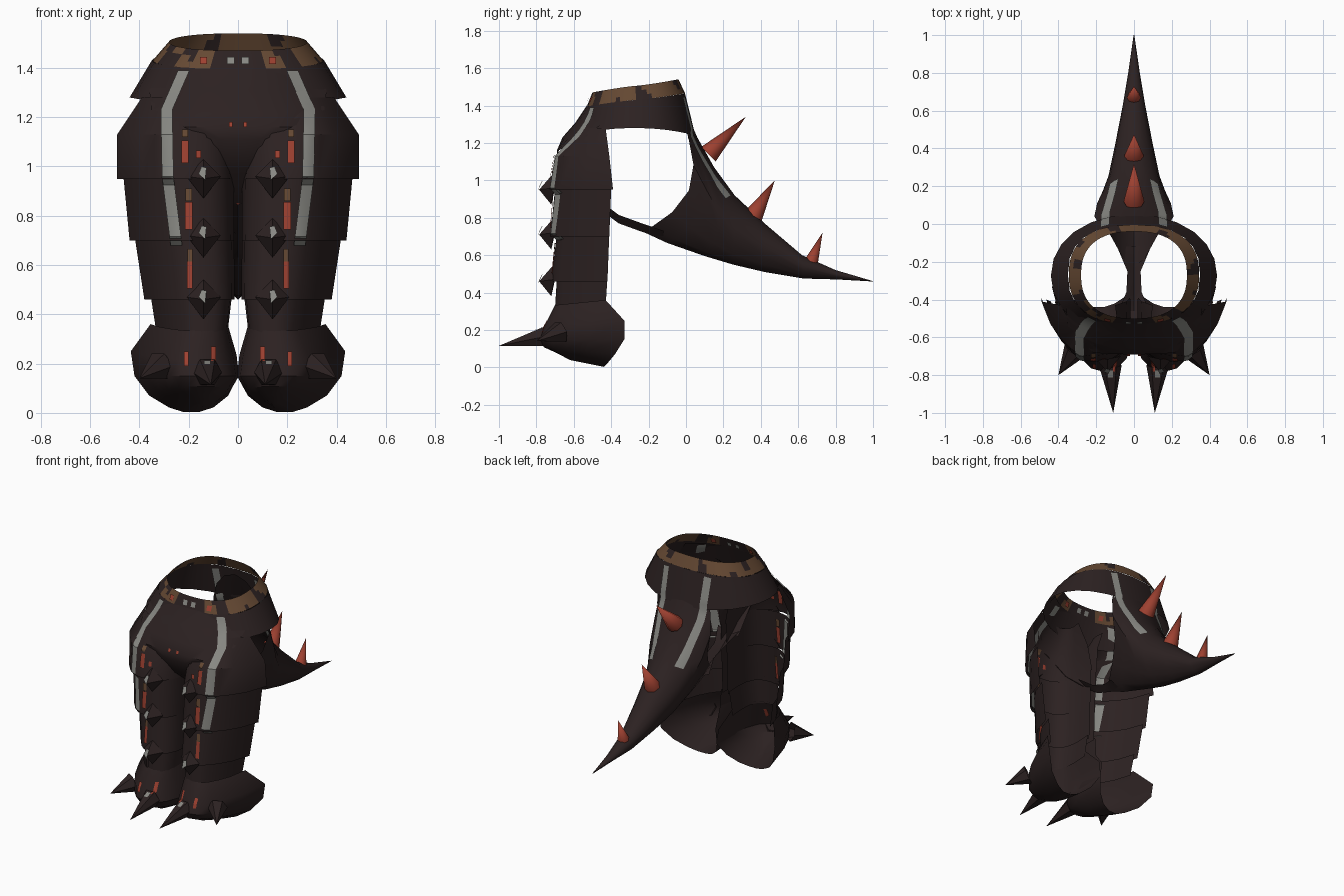
import bpy, bmesh, math
from mathutils import Vector
from mathutils.bvhtree import BVHTree

cube = bpy.data.objects.get("Cube")
if cube:
    bpy.data.objects.remove(cube)


def material(name, rgb):
    m = bpy.data.materials.new(name)
    m.use_nodes = True
    m.diffuse_color = (*rgb, 1)
    m.node_tree.nodes["Principled BSDF"].inputs["Base Color"].default_value = (*rgb, 1)
    return m


DARK = material("dark leather", (0.025, 0.0155, 0.0155))
GREY = material("worn grey", (0.25, 0.25, 0.23))
RED = material("rust red", (0.34, 0.052, 0.03))
BROWN = material("brown hide", (0.13, 0.066, 0.033))


def build(name, verts, faces, mats=(DARK,), mirror=False, rule=None, angle=35):
    me = bpy.data.meshes.new(name)
    verts, faces = [Vector(v) for v in verts], [list(f) for f in faces]
    if mirror:
        n = len(verts)
        verts += [Vector((-v.x, v.y, v.z)) for v in verts]
        faces += [[i + n for i in reversed(f)] for f in faces]
    me.from_pydata(verts, [], faces)
    for m in mats:
        me.materials.append(m)
    bm = bmesh.new()
    bm.from_mesh(me)
    bmesh.ops.remove_doubles(bm, verts=bm.verts, dist=0.0005)
    bmesh.ops.recalc_face_normals(bm, faces=bm.faces)
    bm.to_mesh(me)
    bm.free()
    if rule:
        for p in me.polygons:
            p.material_index = rule(p.center)
    ob = bpy.data.objects.new(name, me)
    bpy.context.collection.objects.link(ob)
    bpy.ops.object.select_all(action='DESELECT')
    ob.select_set(True)
    bpy.context.view_layer.objects.active = ob
    bpy.ops.object.shade_smooth_by_angle(angle=math.radians(angle))
    return ob


def loft(name, rows, closed=False, cap=False, **kw):
    n = len(rows[0])
    verts = [p for r in rows for p in r]
    faces = [(j * n + i, j * n + (i + 1) % n, (j + 1) * n + (i + 1) % n, (j + 1) * n + i)
             for j in range(len(rows) - 1) for i in range(n if closed else n - 1)]
    if cap:
        faces.append(range(len(verts) - n, len(verts)))
    return build(name, verts, faces, **kw)


def cone(name, base, tip, r, mat, sides=8, mirror=False):
    base, tip = Vector(base), Vector(tip)
    q = (tip - base).to_track_quat('Z', 'Y')
    ring = [base + q @ Vector((r * math.cos(a), r * math.sin(a), 0))
            for a in (math.tau * i / sides for i in range(sides))]
    return build(name, ring + [tip], [(i, (i + 1) % sides, sides) for i in range(sides)],
                 mats=(mat,), mirror=mirror, angle=50)


def shell(xi, xo, yb, yf, z, sole=0, n=10):
    """Half-round section, open towards the back, slanted on the outside."""
    pts = []
    for i in range(n + 1):
        a = math.pi * i / n
        s, c = math.sin(a), math.cos(a)
        x = (xi + xo) / 2 + (xo - xi) / 2 * math.copysign(abs(c) ** 0.8, c) - 0.04 * s
        x -= 0.2 * (xo - xi) * s * max(c, 0)
        y = yb + (yf - yb) * s ** 0.75
        pts.append((x, y, z + sole * (yb - y)))
    return pts


def ring(hx, y0, y1, zf, n=24, power=0.82):
    pts = []
    for i in range(n):
        a = math.tau * i / n
        s, c = math.sin(a), math.cos(a)
        x = hx * math.copysign(abs(c) ** power, c)
        y = (y0 + y1) / 2 + (y1 - y0) / 2 * math.copysign(abs(s) ** power, s)
        pts.append((x, y, zf(s)))
    return pts


# Leg plates, overlapping downwards
thigh = loft("thigh_plates", [shell(0.10, 0.39, -0.43, -0.56, 1.28), shell(0.04, 0.49, -0.41, -0.70, 1.13),
                              shell(0.02, 0.49, -0.39, -0.73, 0.95)], mirror=True)
knee = loft("knee_plates", [shell(0.02, 0.465, -0.40, -0.70, 0.96), shell(0.02, 0.44, -0.41, -0.725, 0.70)],
            mirror=True)
shin = loft("shin_plates", [shell(0.02, 0.42, -0.41, -0.69, 0.72), shell(0.02, 0.38, -0.42, -0.72, 0.46)],
            mirror=True)
loft("ankle_plates", [shell(0.03, 0.355, -0.42, -0.69, 0.48), shell(0.05, 0.33, -0.43, -0.70, 0.32)],
     mirror=True)

# Boots with a rising sole
boot = loft("boots", [shell(0.045, 0.355, -0.43, -0.70, 0.36, -0.1), shell(0.01, 0.435, -0.33, -0.76, 0.25, -0.08),
                      shell(0.0, 0.42, -0.33, -0.78, 0.15, 0), shell(0.04, 0.36, -0.38, -0.76, 0.07, 0.1),
                      shell(0.10, 0.28, -0.42, -0.69, 0.022, 0.2), shell(0.16, 0.22, -0.44, -0.62, 0.003, 0.2)],
            cap=True, mirror=True)
claw = cone("front_claws", (0.125, -0.75, 0.165), (0.11, -1.0, 0.115), 0.06, DARK, 6, True)
cone("outer_claws", (0.315, -0.67, 0.19), (0.4, -0.8, 0.14), 0.062, DARK, 6, True)

# Pointed studs down each leg
for z in (0.96, 0.72, 0.47):
    build("leg_stud", [(0.14, -0.715, z + 0.07), (0.21, -0.705, z), (0.14, -0.72, z - 0.09), (0.07, -0.70, z),
                       (0.14, -0.785, z - 0.01)], [(0, 1, 4), (1, 2, 4), (2, 3, 4), (3, 0, 4)], mirror=True)

# Pelvis front: half width, centre y, side y, height
pelvis_rows = [(0.30, -0.53, -0.42, 1.40), (0.36, -0.59, -0.44, 1.31), (0.35, -0.66, -0.54, 1.23),
               (0.22, -0.69, -0.68, 1.16), (0.11, -0.69, -0.685, 1.11), (0.05, -0.62, -0.62, 0.99),
               (0.07, -0.46, -0.46, 0.85)]
pelvis = loft("pelvis_front", [[(w * t / 5, yc + (ys - yc) * abs(t / 5) ** 2.5, z) for t in range(-5, 6)]
                               for w, yc, ys, z in pelvis_rows])

# Hip skirt and waist band
hip = loft("hip_skirt", [ring(0.35, -0.53, -0.005, lambda s: 1.43 + 0.034 * s),
                         ring(0.44, -0.60, 0.05, lambda s: 1.28 - 0.04 * s * s, power=0.95)], closed=True)
band_rows = []
for k in range(4):
    t = k / 3
    band_rows.append(ring(0.345 - 0.065 * t, -0.53 + 0.03 * t, -0.005 - 0.035 * t,
                          lambda s: 1.43 + 0.075 * t + 0.035 * s, 72))


def patches(c):
    a = math.atan2(c.y + 0.27, c.x)
    v = math.sin(7 * a + 1) + math.sin(13 * a + 30 * c.z) + 0.6 * math.sin(5 * a - 60 * c.z)
    front = c.y < -0.35
    return 1 if v > (0.2 if front else 1.2) or (front and abs(c.x) < 0.1) else 0


band = loft("waist_band", band_rows, closed=True, mats=(BROWN, DARK), rule=patches)

# Hollow tail: top point, bottom point, half width, sideways bow
tail_rows = [((-0.03, 1.44), (-0.23, 0.725), 0.21, 0.17), ((0.06, 1.23), (-0.10, 0.665), 0.195, 0.13),
             ((0.15, 1.07), (0.10, 0.595), 0.165, 0.05), ((0.26, 0.92), (0.25, 0.55), 0.135, 0),
             ((0.42, 0.77), (0.42, 0.51), 0.10, 0), ((0.62, 0.60), (0.63, 0.475), 0.06, 0),
             ((0.80, 0.52), (0.81, 0.47), 0.03, 0), ((1.0, 0.461), (1.0, 0.459), 0.002, 0)]
rows = []
for (ty, tz), (by, bz), w, bow in tail_rows:
    r = []
    for i in range(16):
        a = math.tau * i / 16
        c, s = math.cos(a), math.sin(a)
        r.append((w * s * (1 - 0.3 * max(0, -c)),
                  (ty + by) / 2 + (ty - by) / 2 * c + bow * s * s * (1 - 0.7 * c),
                  (tz + bz) / 2 + (tz - bz) / 2 * c))
    rows.append(r)
tail = loft("tail", rows, closed=True, angle=50)
loft("crotch_strap", [[(-w, y, z + 0.03), (0, y, z - 0.015), (w, y, z + 0.03)] for w, y, z in
                      ((0.08, -0.46, 0.86), (0.04, -0.36, 0.785), (0.035, -0.25, 0.745), (0.09, -0.12, 0.70))])

# Tail spikes
cone("tail_spike_upper", (0, 0.12, 1.14), (0, 0.32, 1.34), 0.055, RED)
cone("tail_spike_middle", (0, 0.36, 0.81), (0, 0.475, 1.0), 0.052, RED)
cone("tail_spike_lower", (0, 0.67, 0.565), (0, 0.73, 0.72), 0.037, RED)


# Painted marks laid as thin plates on both sides of the shells
def stripe(name, path, width, mat, targets, view):
    trees = [BVHTree.FromPolygons([v.co for v in o.data.vertices], [p.vertices for p in o.data.polygons])
             for o in targets]
    view = Vector(view).normalized()
    path = [Vector(p) for p in path]
    rows = []
    for a, b in zip(path, path[1:]):
        for k in range(9):
            p = a.lerp(b, k / 8)
            row = []
            for x in (-width / 2, 0, width / 2):
                start = p + Vector((x, 0, 0)) - view * 2
                hits = [t.ray_cast(start, view) for t in trees]
                hits = [h for h in hits if h[0] is not None]
                if hits:
                    row.append(min(hits, key=lambda h: h[3])[0])
            if len(row) == 3:
                rows.append(row)
    for side, offset in (("outer", -0.008), ("inner", 0.008)):
        loft(name + "_" + side, [[p + view * offset for p in r] for r in rows], mats=(mat,), mirror=True)


front = [thigh, knee, shin, pelvis, hip, boot, claw, band]
stripe("front_stripe", [(0.22, 0, 1.39), (0.29, 0, 1.23), (0.285, 0, 0.96), (0.25, 0, 0.68)],
       0.047, GREY, front, (0, 1, 0))
stripe("tail_stripe", [(0.155, -0.02, 1.44), (0.15, 0.10, 1.2), (0.105, 0.26, 0.93)],
       0.047, GREY, [tail, hip], (0, -1, -0.6))
for x, z, w, h, mat in ((0.215, 1.06, 0.03, 0.09, RED), (0.215, 1.135, 0.025, 0.03, BROWN),
                        (0.2, 0.80, 0.03, 0.11, RED), (0.2, 0.885, 0.028, 0.05, BROWN),
                        (0.195, 0.56, 0.022, 0.11, RED), (0.195, 0.64, 0.02, 0.05, BROWN),
                        (0.16, 1.05, 0.02, 0.03, RED), (0.03, 1.17, 0.015, 0.02, RED),
                        (0.10, 0.24, 0.02, 0.06, RED), (0.21, 0.22, 0.02, 0.06, RED),
                        (0.125, 0.205, 0.025, 0.015, GREY), (0.14, 1.43, 0.03, 0.03, RED),
                        (0.03, 1.43, 0.03, 0.03, GREY)):
    stripe("painted_mark", [(x, 0, z + h / 2), (x, 0, z - h / 2)], w, mat, front, (0, 1, 0))
for z in (0.97, 0.73, 0.47):
    build("stud_mark", [(0.133, -0.793, z - 0.025), (0.16, -0.783, z), (0.148, -0.765, z + 0.03),
                        (0.128, -0.77, z + 0.025)], [(0, 1, 2, 3)], mats=(GREY,), mirror=True)
